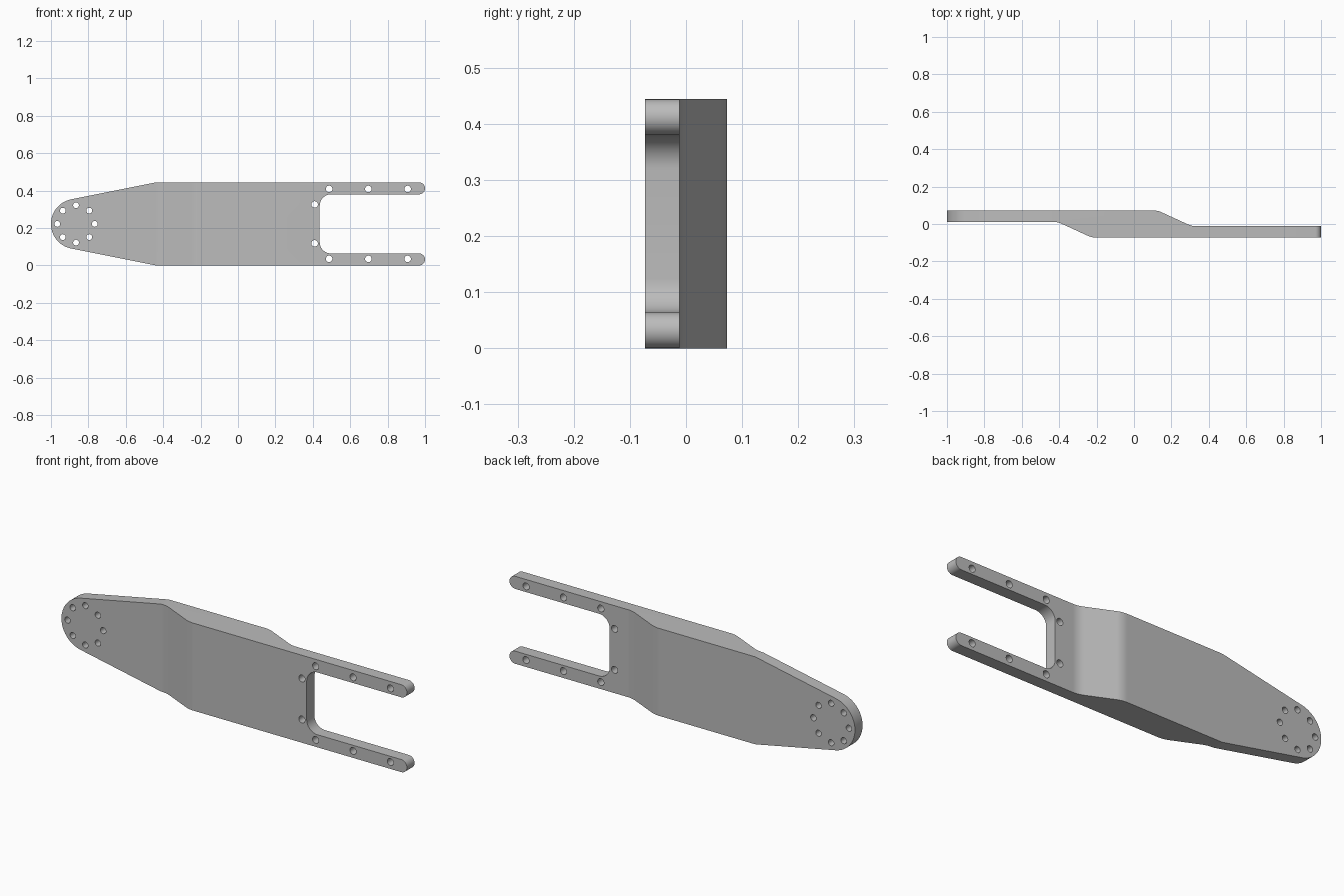
import bpy, bmesh, math
from mathutils import Vector

cube = bpy.data.objects.get("Cube")
if cube:
    bpy.data.objects.remove(cube, do_unlink=True)

MID = 0.222      # half of the height
HALF = 0.073     # half of the depth
PRONG = 0.064    # prong height

grey = bpy.data.materials.new("machined grey")
grey.use_nodes = True
colour = (0.5, 0.5, 0.5, 1)
grey.diffuse_color = colour
grey.node_tree.nodes["Principled BSDF"].inputs["Base Color"].default_value = colour


def rounded(corners, steps=12):
    """Polygon from (u, v, radius) corners, each rounded by a tangent arc."""
    out = []
    for i, (u, v, r) in enumerate(corners):
        p = Vector((u, v))
        if r == 0:
            out.append(p)
            continue
        a = (Vector(corners[i - 1][:2]) - p).normalized()
        b = (Vector(corners[(i + 1) % len(corners)][:2]) - p).normalized()
        half = a.angle(b) / 2
        centre = p + (a + b).normalized() * (r / math.sin(half))
        start = p + a * (r / math.tan(half)) - centre
        end = p + b * (r / math.tan(half)) - centre
        sweep = start.angle_signed(end)
        for k in range(steps + 1):
            t = -sweep * k / steps
            c, s = math.cos(t), math.sin(t)
            out.append(centre + Vector((start.x * c - start.y * s, start.x * s + start.y * c)))
    return out


def prism(name, points, place, direction):
    """Extrude a flat polygon along a direction."""
    bm = bmesh.new()
    face = bm.faces.new([bm.verts.new(place(p)) for p in points])
    ext = bmesh.ops.extrude_face_region(bm, geom=[face])
    moved = [v for v in ext["geom"] if isinstance(v, bmesh.types.BMVert)]
    bmesh.ops.translate(bm, verts=moved, vec=direction)
    bmesh.ops.recalc_face_normals(bm, faces=bm.faces)
    mesh = bpy.data.meshes.new(name)
    bm.to_mesh(mesh)
    bm.free()
    mesh.materials.append(grey)
    obj = bpy.data.objects.new(name, mesh)
    bpy.context.collection.objects.link(obj)
    return obj


def combine(target, cutter, operation):
    mod = target.modifiers.new("cut", "BOOLEAN")
    mod.operation, mod.solver, mod.object = operation, "EXACT", cutter
    bpy.context.view_layer.objects.active = target
    bpy.ops.object.modifier_apply(modifier=mod.name)
    bpy.data.objects.remove(cutter, do_unlink=True)


# Stepped plate, drawn from above and extruded upwards
step = [(-1.1, HALF, 0), (0.125, HALF, 0.12), (0.31, -0.012, 0.12), (1.1, -0.012, 0),
        (1.1, -HALF, 0), (-0.225, -HALF, 0.12), (-0.41, 0.012, 0.12), (-1.1, 0.012, 0)]
arm = prism("bracket_arm", rounded(step), lambda p: (p.x, p.y, -0.1), (0, 0, 0.7))

# Front outline: upper half, mirrored about the middle height
tip_x, tip_r = -0.866, 0.134
upper = []
for k in range(25):
    t = math.radians(180 - 79 * k / 24)
    upper.append(Vector((tip_x + tip_r * math.cos(t), tip_r * math.sin(t))))
upper += rounded([(-1, 0.11, 0), (-0.44, MID, 0.1), (0, MID, 0)])[1:-1]
end_r = PRONG / 2
for k in range(17):
    t = math.pi / 2 - math.pi * k / 16
    upper.append(Vector((1 - end_r + end_r * math.cos(t), MID - end_r + end_r * math.sin(t))))
inner = MID - PRONG
upper += rounded([(1, inner, 0), (0.437, inner, 0.06), (0.437, 0, 0)])[1:-1]
lower = [Vector((p.x, -p.y)) for p in reversed(upper[1:])]
outline = prism("outline_cutter", upper + lower, lambda p: (p.x, -0.2, p.y + MID), (0, 0.4, 0))
combine(arm, outline, "INTERSECT")

# Bolt holes: ring of eight at the tip, mirrored rows on the fork
holes = [(tip_x + 0.1 * math.cos(k * math.pi / 4), 0.1 * math.sin(k * math.pi / 4), 0.0155)
         for k in range(8)]
for side in (-1, 1):
    holes += [(x, side * 0.187, 0.0175) for x in (0.487, 0.697, 0.907)]
    holes.append((0.41, side * 0.104, 0.0175))
for x, z, r in holes:
    circle = [Vector((x + r * math.cos(k * math.pi / 12), z + r * math.sin(k * math.pi / 12)))
              for k in range(24)]
    drill = prism("hole_cutter", circle, lambda p: (p.x, -0.2, p.y + MID), (0, 0.4, 0))
    combine(arm, drill, "DIFFERENCE")

# Smooth the rounds, keep the edges crisp
bpy.ops.object.select_all(action="DESELECT")
arm.select_set(True)
bpy.context.view_layer.objects.active = arm
bpy.ops.object.shade_smooth_by_angle(angle=math.radians(25))
